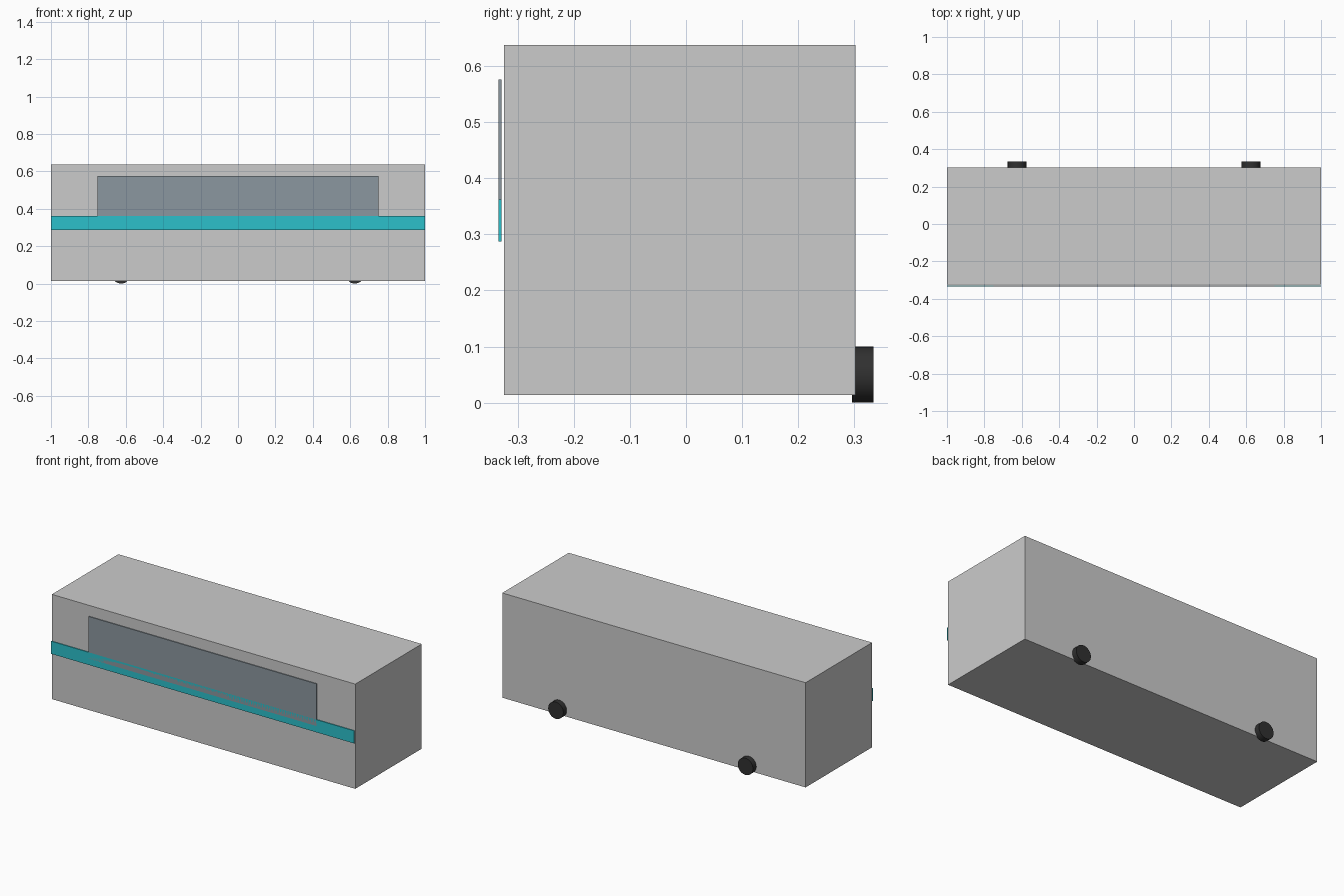
import bpy
import math

if "Cube" in bpy.data.objects:
    bpy.data.objects.remove(bpy.data.objects["Cube"])


def material(name, rgb):
    m = bpy.data.materials.new(name)
    m.diffuse_color = (*rgb, 1)
    m.use_nodes = True
    m.node_tree.nodes["Principled BSDF"].inputs["Base Color"].default_value = m.diffuse_color
    return m


def box(name, x, y, z, mat=None):
    """Box from (min, max) ranges on each axis."""
    lo, hi = zip(x, y, z)
    bpy.ops.mesh.primitive_cube_add(size=1, location=[(a + b) / 2 for a, b in zip(lo, hi)])
    ob = bpy.context.object
    ob.name = name
    ob.scale = [b - a for a, b in zip(lo, hi)]
    bpy.ops.object.transform_apply(location=False, rotation=False, scale=True)
    if mat:
        ob.data.materials.append(mat)
    return ob


teal = material("teal_paint", (0.025, 0.53, 0.60))
glass = material("window_glass", (0.26, 0.31, 0.35))
rubber = material("black_rubber", (0.03, 0.03, 0.03))

# Main body
box("bus_body", (-1, 1), (-0.324, 0.302), (0.0135, 0.6375))

# Thin stripe and window panel floating just off the front side
panel_y = (-0.334, -0.329)
box("side_stripe", (-1, 1), panel_y, (0.2875, 0.3625), teal)
box("side_window", (-0.752, 0.75), panel_y, (0.325, 0.576), glass)

# Two wheels on the back side
for side, x in (("left", -0.625), ("right", 0.625)):
    bpy.ops.mesh.primitive_cylinder_add(vertices=32, radius=0.05, depth=0.0375,
                                        location=(x, 0.315, 0.05),
                                        rotation=(math.pi / 2, 0, 0))
    wheel = bpy.context.object
    wheel.name = side + "_wheel"
    wheel.data.materials.append(rubber)
    bpy.ops.object.shade_smooth_by_angle()
